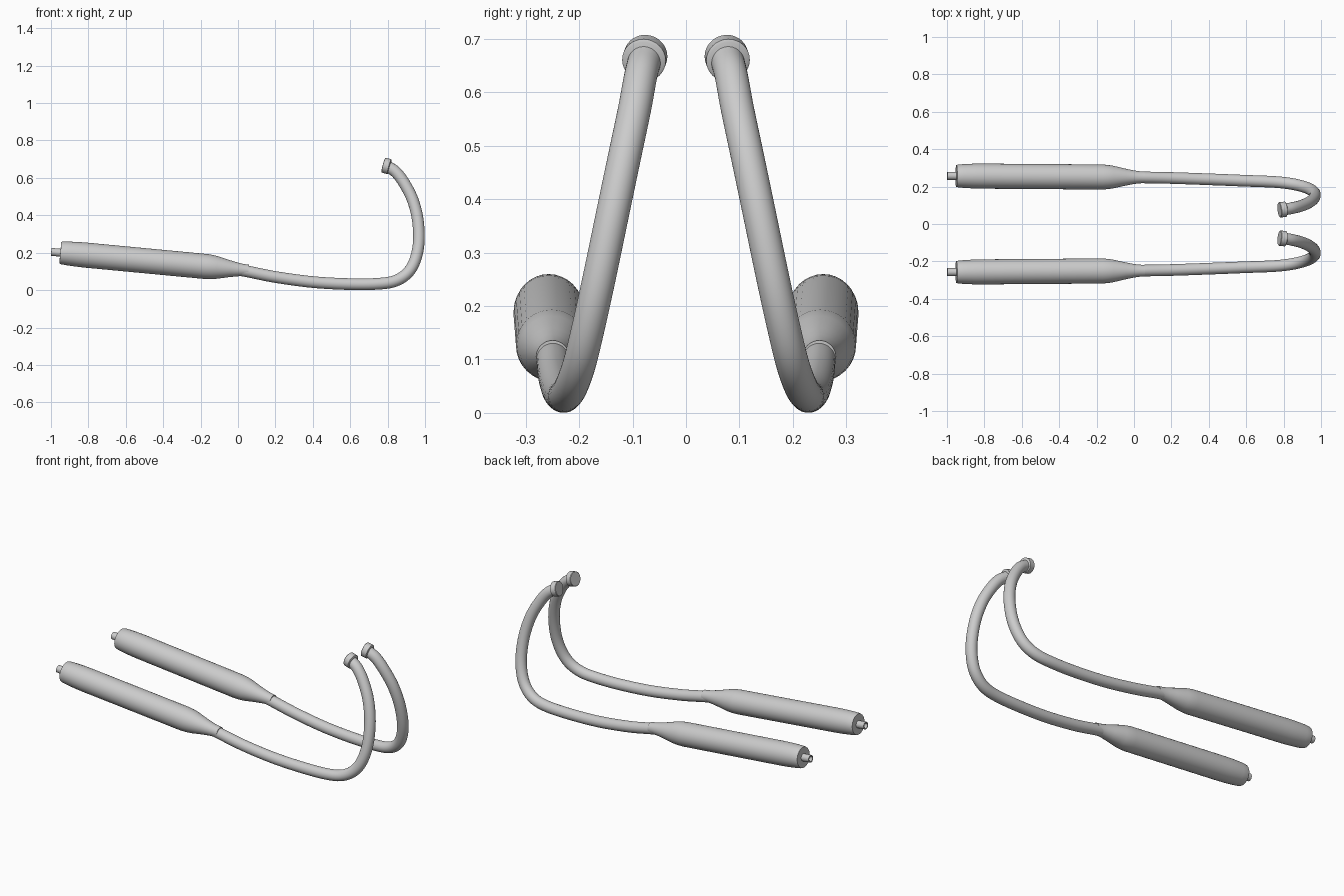
import bpy, bmesh, math
from mathutils import Vector

if "Cube" in bpy.data.objects:
    bpy.data.objects.remove(bpy.data.objects["Cube"])

SIDES = 32
steel = bpy.data.materials.new("brushed_steel")
steel.diffuse_color = (0.6, 0.6, 0.6, 1)
steel.use_nodes = True
steel.node_tree.nodes["Principled BSDF"].inputs["Base Color"].default_value = steel.diffuse_color


def smooth_path(pts, steps=5):
    """Catmull-Rom curve through the points."""
    p = [Vector(q) for q in pts]
    p = [2 * p[0] - p[1]] + p + [2 * p[-1] - p[-2]]
    out = []
    for i in range(1, len(p) - 2):
        a, b, c, d = p[i - 1:i + 3]
        for k in range(steps):
            t = k / steps
            out.append(0.5 * (2 * b + (c - a) * t + (2 * a - 5 * b + 4 * c - d) * t * t
                              + (3 * b - a - 3 * c + d) * t ** 3))
    return out + [p[-2]]


def sweep(name, path, radii, side, tangents=None):
    """Round skin along a path with one radius per point, closed at both ends."""
    bm = bmesh.new()
    rings, n = [], len(path)
    u = Vector((0, 1, 0))
    for i, (c, r) in enumerate(zip(path, radii)):
        t = tangents or (path[min(i + 1, n - 1)] - path[max(i - 1, 0)]).normalized()
        u = (u - t * u.dot(t)).normalized()
        v = t.cross(u)
        ring = []
        for k in range(SIDES):
            a = 2 * math.pi * k / SIDES
            q = c + r * (math.cos(a) * u + math.sin(a) * v)
            ring.append(bm.verts.new((q.x, q.y * side, q.z)))
        rings.append(ring)
    for a, b in zip(rings, rings[1:]):
        for k in range(SIDES):
            j = (k + 1) % SIDES
            bm.faces.new((a[k], a[j], b[j], b[k]))
    bm.faces.new(rings[0])
    bm.faces.new(rings[-1])
    bmesh.ops.recalc_face_normals(bm, faces=bm.faces[:])
    me = bpy.data.meshes.new(name)
    bm.to_mesh(me)
    bm.free()
    me.materials.append(steel)
    ob = bpy.data.objects.new(name, me)
    bpy.context.collection.objects.link(ob)
    bpy.context.view_layer.objects.active = ob
    ob.select_set(True)
    bpy.ops.object.shade_smooth_by_angle(angle=math.radians(35))
    ob.select_set(False)


def turned(name, origin, axis, profile, side):
    """Lathe a (distance along axis, radius) profile."""
    axis = Vector(axis).normalized()
    sweep(name, [Vector(origin) + axis * d for d, _ in profile],
          [r for _, r in profile], side, axis)


# Header pipe centreline, from silencer neck up to the port
PIPE = [(-0.02, .25, .111), (.05, .249, .1), (.2, .246, .07), (.4, .239, .043),
        (.6, .231, .032), (.75, .225, .034), (.84, .215, .049), (.905, .2, .09),
        (.945, .184, .155), (.966, .163, .25), (.962, .138, .37), (.935, .115, .48),
        (.89, .096, .57), (.845, .085, .63), (.8, .077, .661)]
# Silencer profile along its axis: rounded rear, long body, tapered neck
SILENCER = [(0, 0.058), (.01, .061), (.04, .0635), (.09, .066), (.14, .067), (.78, .067),
            (.81, .065), (.84, .061), (.91, .045), (.95, .037), (.98, .0325), (1.01, .031)]

for side, tag in ((1, "back"), (-1, "front")):
    path = smooth_path(PIPE)
    sweep("header_pipe_" + tag, path, [.031] * len(path), side)
    axis = (.95, -.007, -.09)
    rear = (-.95, .257, .2)
    turned("silencer_" + tag, rear, axis, SILENCER, side)
    # Outlet tip with a hollow mouth
    turned("outlet_tip_" + tag, rear, axis,
           [(.01, .021), (-.049, .021), (-.049, .015), (-.01, .015)], side)
    # Port flange
    turned("port_flange_" + tag, (.812, .079, .659), (-.96, -.1, .26),
           [(0, .036), (.003, .041), (.034, .041), (.036, .039)], side)
